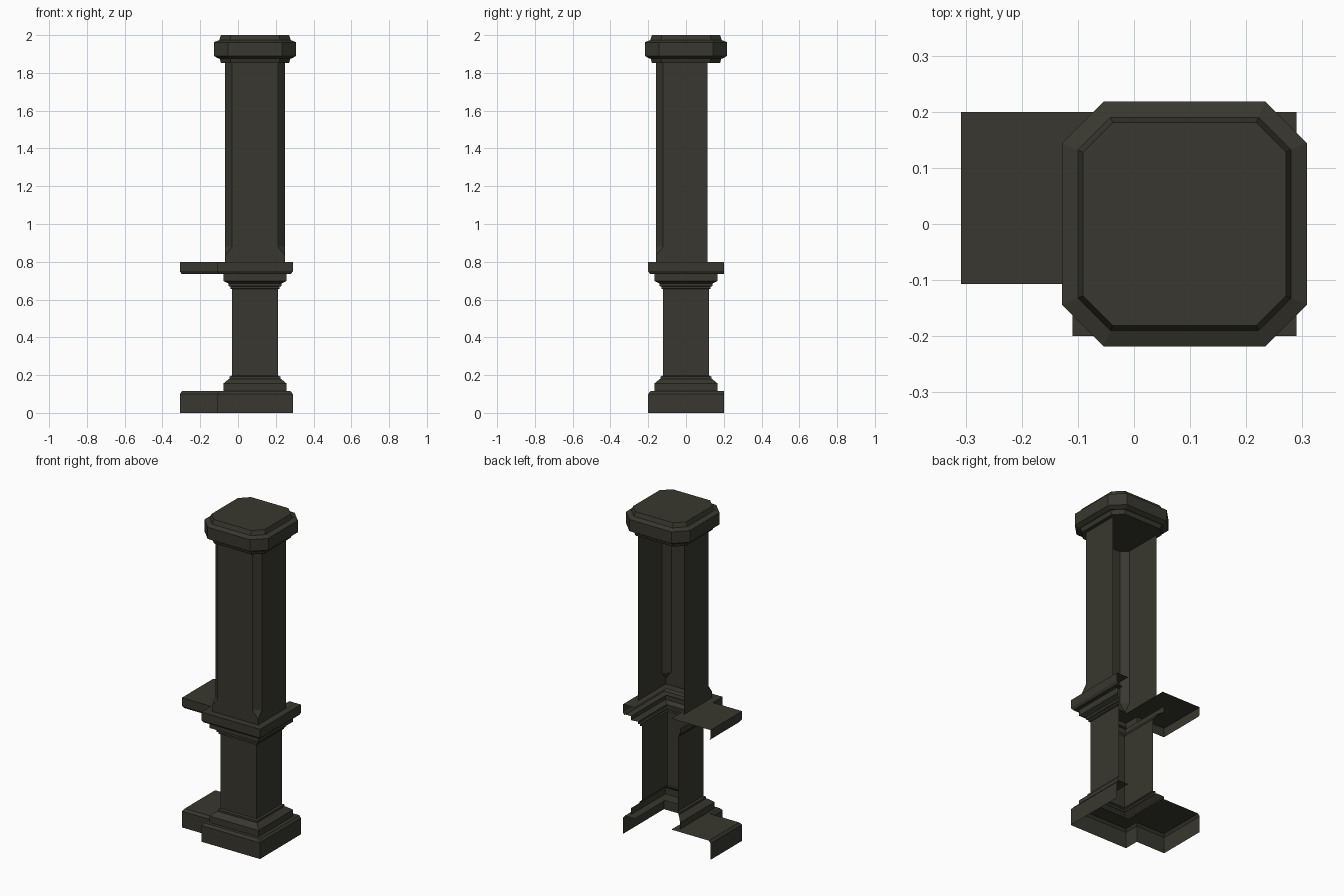
import bpy, bmesh

if "Cube" in bpy.data.objects:
    bpy.data.objects.remove(bpy.data.objects["Cube"])

CX = 0.09        # pillar axis in x
SLAB_X = -0.308  # left end of the side slab

stone = bpy.data.materials.new("dark olive stone")
stone.diffuse_color = (0.040, 0.039, 0.029, 1)
stone.use_nodes = True
stone.node_tree.nodes["Principled BSDF"].inputs["Base Color"].default_value = stone.diffuse_color


def make_object(name, bm):
    mesh = bpy.data.meshes.new(name)
    bm.to_mesh(mesh)
    bm.free()
    mesh.materials.append(stone)
    obj = bpy.data.objects.new(name, mesh)
    bpy.context.collection.objects.link(obj)
    return obj


def skin(bm, rings, closed=False):
    """Join matching rings of points with quads; returns the vertex rings."""
    loops = [[bm.verts.new(p) for p in ring] for ring in rings]
    for low, high in zip(loops, loops[1:]):
        n = len(low)
        for i in range(n if closed else n - 1):
            j = (i + 1) % n
            bm.faces.new((low[i], low[j], high[j], high[i]))
    return loops


def plate(bm, x0, x1, y0, y1, z, up=True):
    v = [bm.verts.new(p) for p in ((x0, y0, z), (x1, y0, z), (x1, y1, z), (x0, y1, z))]
    bm.faces.new(v if up else v[::-1])


def u_path(r, z):
    """Three-sided square plan, open at the back."""
    return [(CX - r, r, z), (CX - r, -r, z), (CX + r, -r, z), (CX + r, r, z)]


def ledge_path(inset, z):
    """Plan of pillar ledge plus side slab, open at the back."""
    r, x, y = 0.2 - inset, SLAB_X + inset, -0.107 + inset
    return [(x, 0.2, z), (x, y, z), (CX - r, y, z), (CX - r, -r, z),
            (CX + r, -r, z), (CX + r, 0.2, z)]


def ledge_plates(bm, inset, z):
    r = 0.2 - inset
    plate(bm, SLAB_X + inset, -0.04, -0.107 + inset, 0.2, z)
    plate(bm, CX - r, CX + r, -r, -0.107 + inset, z)
    plate(bm, CX + 0.12, CX + r, -0.107 + inset, 0.2, z)


# Bottom plinth with side slab
bm = bmesh.new()
skin(bm, [ledge_path(i, z) for i, z in ((0, 0), (0, 0.1), (0.012, 0.115))])
ledge_plates(bm, 0.012, 0.115)
make_object("plinth", bm)

# Middle ledge with side slab, bevelled underneath
bm = bmesh.new()
skin(bm, [ledge_path(i, z) for i, z in ((0.01, 0.735), (0, 0.75), (0, 0.8))])
ledge_plates(bm, 0, 0.8)
plate(bm, CX - 0.19, CX + 0.19, -0.19, -0.15, 0.735, up=False)
plate(bm, CX + 0.15, CX + 0.19, -0.15, 0.19, 0.735, up=False)
make_object("middle_ledge", bm)

# Lower shaft with its mouldings
profile = [(0.168, 0.115), (0.168, 0.155), (0.140, 0.178), (0.134, 0.180),
           (0.134, 0.192), (0.123, 0.197), (0.123, 0.655), (0.131, 0.658),
           (0.131, 0.668), (0.140, 0.672), (0.140, 0.685), (0.167, 0.698),
           (0.167, 0.735)]
bm = bmesh.new()
skin(bm, [u_path(r, z) for r, z in profile])
make_object("lower_shaft", bm)


# Upper shaft with stopped chamfers on the two front corners
def shaft_path(c, z):
    r, back = 0.158, 0.115
    return [(CX - r, back, z), (CX - r, -r + c, z), (CX - r + c, -r, z),
            (CX + r - c, -r, z), (CX + r, -r + c, z), (CX + r, back, z)]


bm = bmesh.new()
skin(bm, [shaft_path(c, z) for c, z in ((0, 0.8), (0, 0.835), (0.037, 0.88), (0.037, 1.86))])
bmesh.ops.remove_doubles(bm, verts=bm.verts, dist=0.0001)
make_object("upper_shaft", bm)


# Octagonal cap: half width, half length of the flat side, height
def octagon(r, f, z):
    return [(CX + x, y, z) for x, y in ((-f, -r), (f, -r), (r, -f), (r, f),
                                        (f, r), (-f, r), (-r, f), (-r, -f))]


cap = [(0.180, 0.128, 1.852), (0.188, 0.132, 1.877), (0.196, 0.135, 1.877),
       (0.218, 0.144, 1.890), (0.218, 0.144, 1.962), (0.190, 0.132, 1.973),
       (0.181, 0.128, 2.0)]
bm = bmesh.new()
loops = skin(bm, [octagon(*c) for c in cap], closed=True)
bm.faces.new(loops[0][::-1])
bm.faces.new(loops[-1])
make_object("cap", bm)
